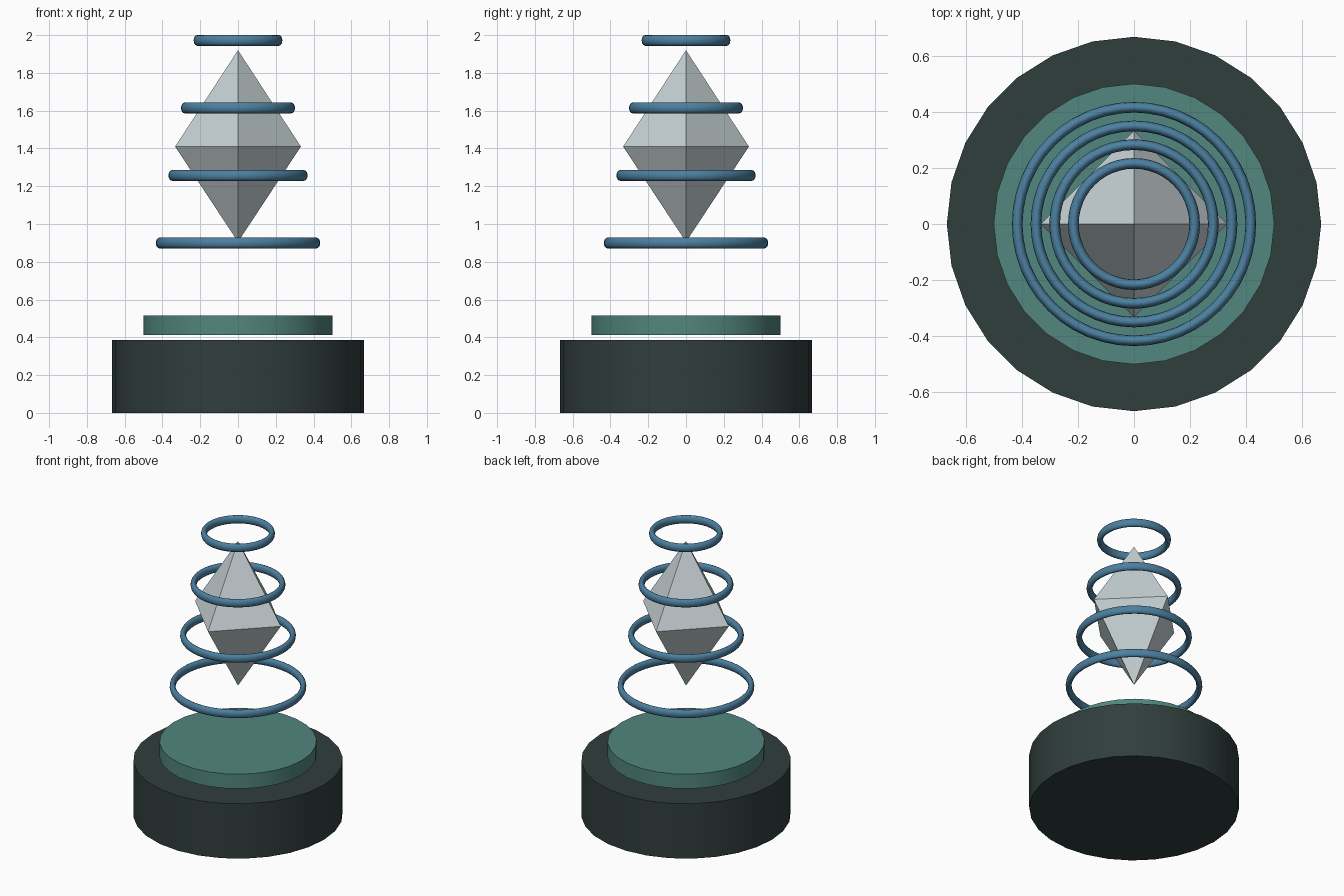
import bpy, math

if "Cube" in bpy.data.objects:
    bpy.data.objects.remove(bpy.data.objects["Cube"])


def material(name, rgb):
    # 8-bit display colour converted to linear
    lin = [((c / 255 + 0.055) / 1.055) ** 2.4 for c in rgb]
    m = bpy.data.materials.new(name)
    m.diffuse_color = (*lin, 1)
    m.use_nodes = True
    m.node_tree.nodes["Principled BSDF"].inputs["Base Color"].default_value = m.diffuse_color
    return m


DARK = material("dark slate", (48, 62, 60))
TEAL = material("teal", (82, 134, 126))
BLUE = material("steel blue", (76, 128, 160))
PALE = material("pale crystal", (200, 211, 214))


def finish(name, mat, smooth=True):
    ob = bpy.context.object
    ob.name = name
    ob.data.materials.append(mat)
    bpy.ops.object.transform_apply(location=False, rotation=True, scale=True)
    if smooth:
        bpy.ops.object.shade_smooth_by_angle(angle=math.radians(50))
    return ob


def disc(name, mat, radius, z0, z1):
    bpy.ops.mesh.primitive_cylinder_add(vertices=28, radius=radius, depth=z1 - z0,
                                        location=(0, 0, (z0 + z1) / 2))
    finish(name, mat)


# Pedestal and the plate floating just above it
disc("pedestal", DARK, 0.667, 0, 0.385)
disc("floating_plate", TEAL, 0.5, 0.413, 0.515)

# Crystal: two four-sided pyramids joined at the waist
bpy.ops.mesh.primitive_ico_sphere_add(subdivisions=1, radius=1)
crystal = bpy.context.object
crystal.data.clear_geometry()
corners = [(0.333, 0, 0), (0, 0.333, 0), (-0.333, 0, 0), (0, -0.333, 0),
           (0, 0, 0.51), (0, 0, -0.505)]
faces = []
for i in range(4):
    j = (i + 1) % 4
    faces += [(i, j, 4), (j, i, 5)]
crystal.data.from_pydata(corners, [], faces)
crystal.location.z = 1.41
finish("crystal", PALE, smooth=False)

# Stack of hovering rings, widening downwards, taller than wide in section
for i in range(4):
    bpy.ops.mesh.primitive_torus_add(major_radius=0.216 + 0.0667 * i, minor_radius=0.019,
                                     major_segments=48, minor_segments=12,
                                     location=(0, 0, 1.972 - 0.3575 * i))
    bpy.context.object.scale.z = 0.0285 / 0.019
    finish(f"ring_{i + 1}", BLUE)
